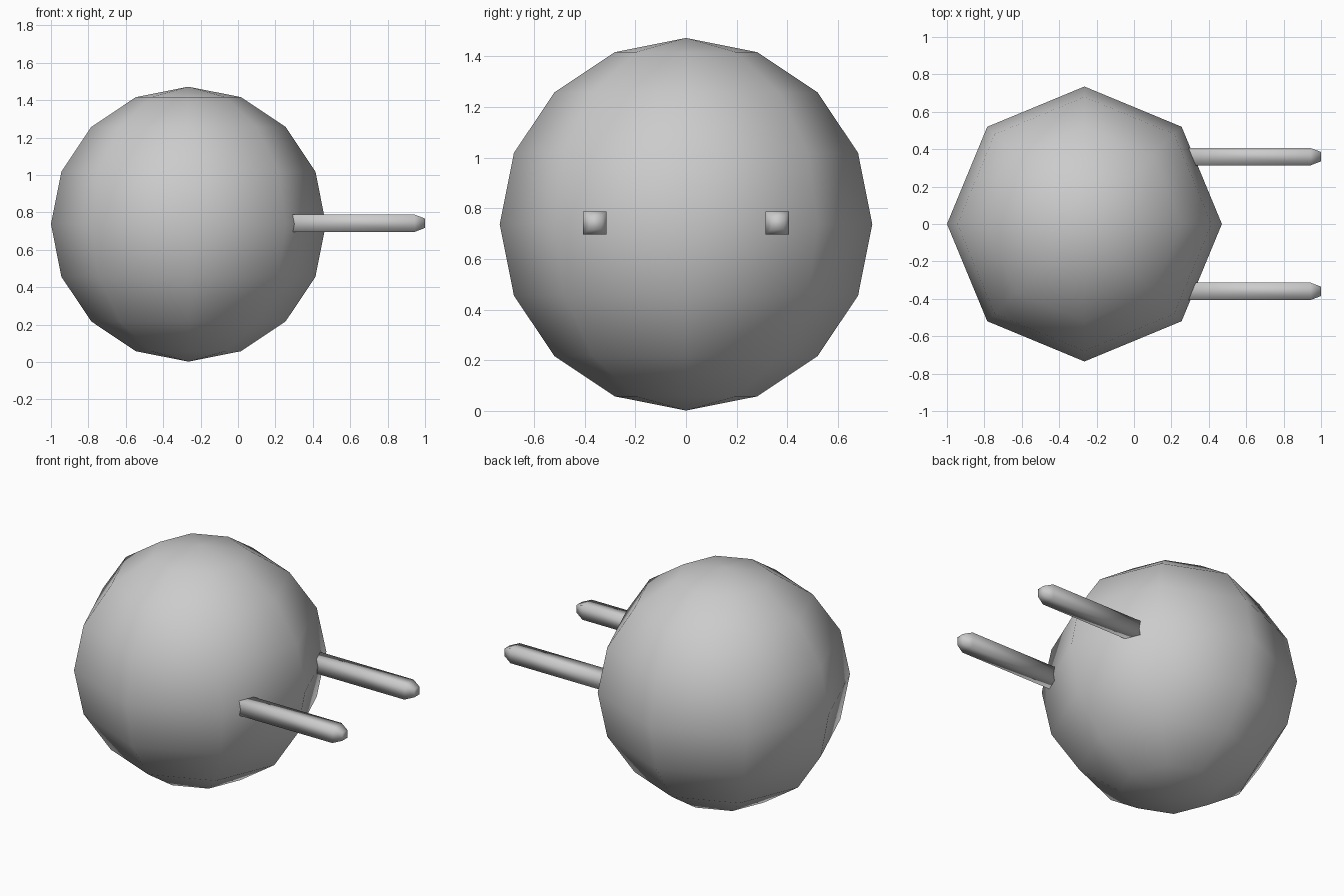
import bpy
import bmesh
import math
from mathutils import Matrix

if "Cube" in bpy.data.objects:
    bpy.data.objects.remove(bpy.data.objects["Cube"], do_unlink=True)

# Single plain grey material
grey = bpy.data.materials.new("plain_grey")
grey.use_nodes = True
colour = (0.6, 0.6, 0.6, 1)
grey.diffuse_color = colour
grey.node_tree.nodes["Principled BSDF"].inputs["Base Color"].default_value = colour

CENTRE_X, CENTRE_Z, RADIUS = -0.265, 0.737, 0.735


def finish(name, bm, location):
    """Turn a bmesh into a smooth shaded grey object."""
    bmesh.ops.recalc_face_normals(bm, faces=bm.faces)
    for face in bm.faces:
        face.smooth = True
    mesh = bpy.data.meshes.new(name)
    bm.to_mesh(mesh)
    bm.free()
    mesh.materials.append(grey)
    obj = bpy.data.objects.new(name, mesh)
    obj.location = location
    bpy.context.collection.objects.link(obj)
    return obj


def add_peg(name, y):
    """Square bar along +x with a tapered tip."""
    bm = bmesh.new()
    turn = Matrix.Rotation(math.pi / 2, 4, "Y")
    rings = []
    for x, half in ((0.2, 0.046), (0.945, 0.046), (1.0, 0.025)):
        corners = ((-half, -half), (half, -half), (half, half), (-half, half))
        rings.append([bm.verts.new(turn @ Matrix.Translation((a, b, x)).to_translation())
                      for a, b in corners])
    for lower, upper in zip(rings, rings[1:]):
        for i in range(4):
            j = (i + 1) % 4
            bm.faces.new((lower[i], lower[j], upper[j], upper[i]))
    bm.faces.new(rings[0])
    bm.faces.new(rings[-1])
    return finish(name, bm, (0, y, CENTRE_Z + 0.005))


# Low-poly round body
ball = bmesh.new()
bmesh.ops.create_uvsphere(ball, u_segments=8, v_segments=8, radius=RADIUS)
finish("round_body", ball, (CENTRE_X, 0, CENTRE_Z))

# Pair of pegs on the +x side
for name, side in (("front_peg", -1), ("back_peg", 1)):
    add_peg(name, side * 0.36)
